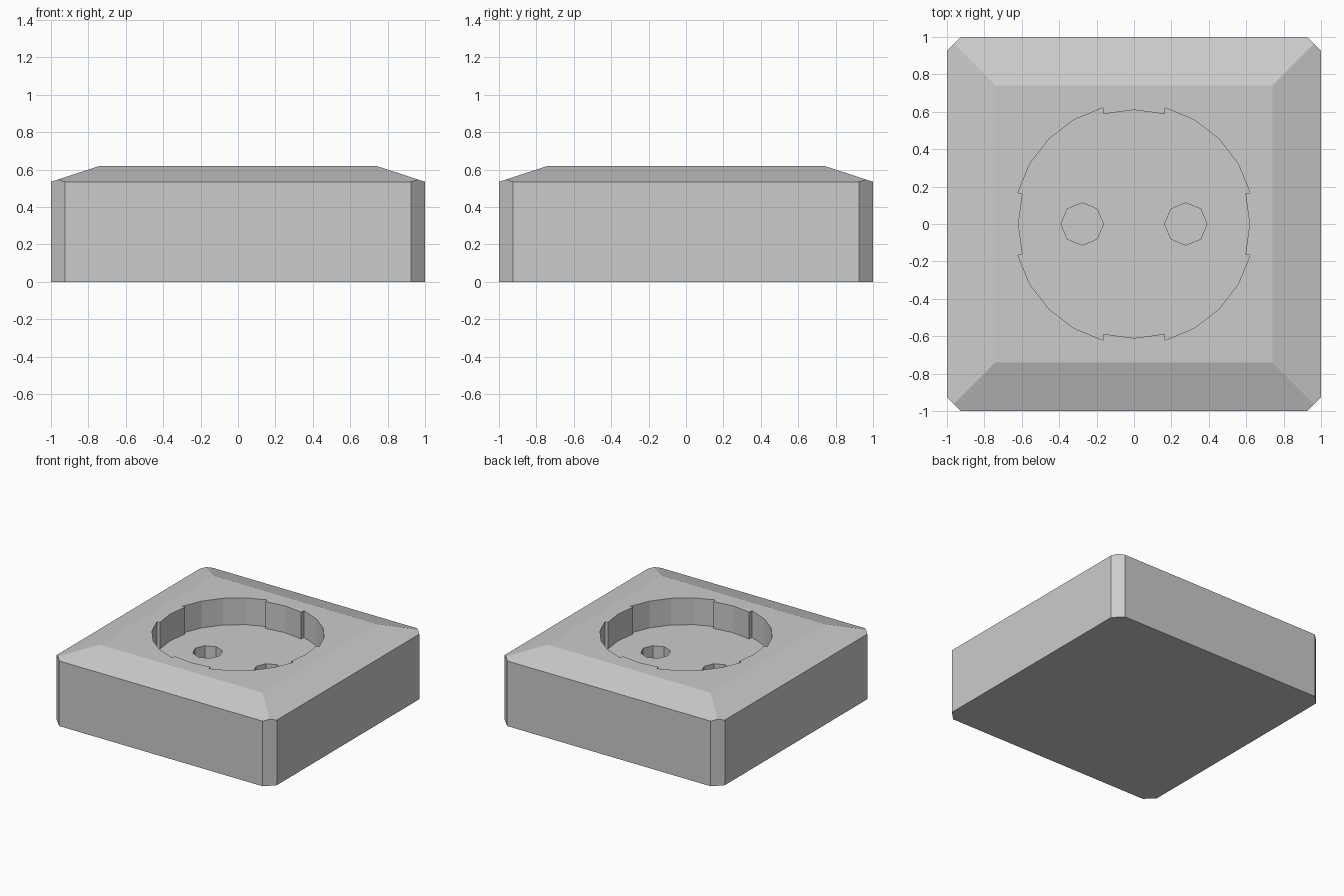
import bpy, bmesh
from math import cos, sin, radians, pi

if "Cube" in bpy.data.objects:
    bpy.data.objects.remove(bpy.data.objects["Cube"])


def finish(bm, name):
    bmesh.ops.recalc_face_normals(bm, faces=bm.faces[:])
    mesh = bpy.data.meshes.new(name)
    bm.to_mesh(mesh)
    bm.free()
    obj = bpy.data.objects.new(name, mesh)
    bpy.context.collection.objects.link(obj)
    return obj


def prism(name, points, z0, z1):
    bm = bmesh.new()
    lower = [bm.verts.new((x, y, z0)) for x, y in points]
    upper = [bm.verts.new((x, y, z1)) for x, y in points]
    bm.faces.new(lower)
    bm.faces.new(upper)
    n = len(points)
    for i in range(n):
        j = (i + 1) % n
        bm.faces.new((lower[i], lower[j], upper[j], upper[i]))
    return finish(bm, name)


def cut(target, cutter):
    mod = target.modifiers.new(cutter.name, 'BOOLEAN')
    mod.operation = 'DIFFERENCE'
    mod.solver = 'EXACT'
    mod.object = cutter
    cutter.hide_render = True
    cutter.hide_set(True)


# Housing: square block with bevelled rim, then the four corners sliced off
bm = bmesh.new()
rings = []
for half, z in ((1, 0), (1, 0.535), (0.74, 0.62)):
    rings.append([bm.verts.new((sx * half, sy * half, z))
                  for sx, sy in ((-1, -1), (1, -1), (1, 1), (-1, 1))])
bm.faces.new(rings[0])
bm.faces.new(rings[-1])
for a, b in zip(rings, rings[1:]):
    for i in range(4):
        j = (i + 1) % 4
        bm.faces.new((a[i], a[j], b[j], b[i]))
for sx in (-1, 1):
    for sy in (-1, 1):
        res = bmesh.ops.bisect_plane(
            bm, geom=bm.verts[:] + bm.edges[:] + bm.faces[:],
            plane_co=(sx, sy * 0.925, 0), plane_no=(sx, sy, 0), clear_outer=True)
        rim = [e for e in res['geom_cut'] if isinstance(e, bmesh.types.BMEdge)]
        bmesh.ops.holes_fill(bm, edges=[e for e in bm.edges if e.is_boundary], sides=0)
housing = finish(bm, "socket_housing")

# Round recess with a shallow guide rib on each of the four sides
outline = []
for q in range(4):
    base = q * 90
    mid = 0.618 if q % 2 == 0 else 0.61
    for ang, r in [(0, mid), (15.4, mid)] + [(a, 0.643) for a in (15, 30, 45, 60, 75)]:
        t = radians(base + ang)
        outline.append((r * cos(t), r * sin(t)))
    t = radians(base + 90 - 15.4)
    r = 0.61 if q % 2 == 0 else 0.618
    outline.append((r * cos(t), r * sin(t)))
cut(housing, prism("recess_cutter", outline, 0.40, 0.80))

# Two eight-sided pin holes
for side, cx in (("left", -0.277), ("right", 0.277)):
    ring = [(cx + 0.113 * cos(i * pi / 4), 0.113 * sin(i * pi / 4)) for i in range(8)]
    cut(housing, prism(side + "_pin_hole_cutter", ring, 0.20, 0.50))
